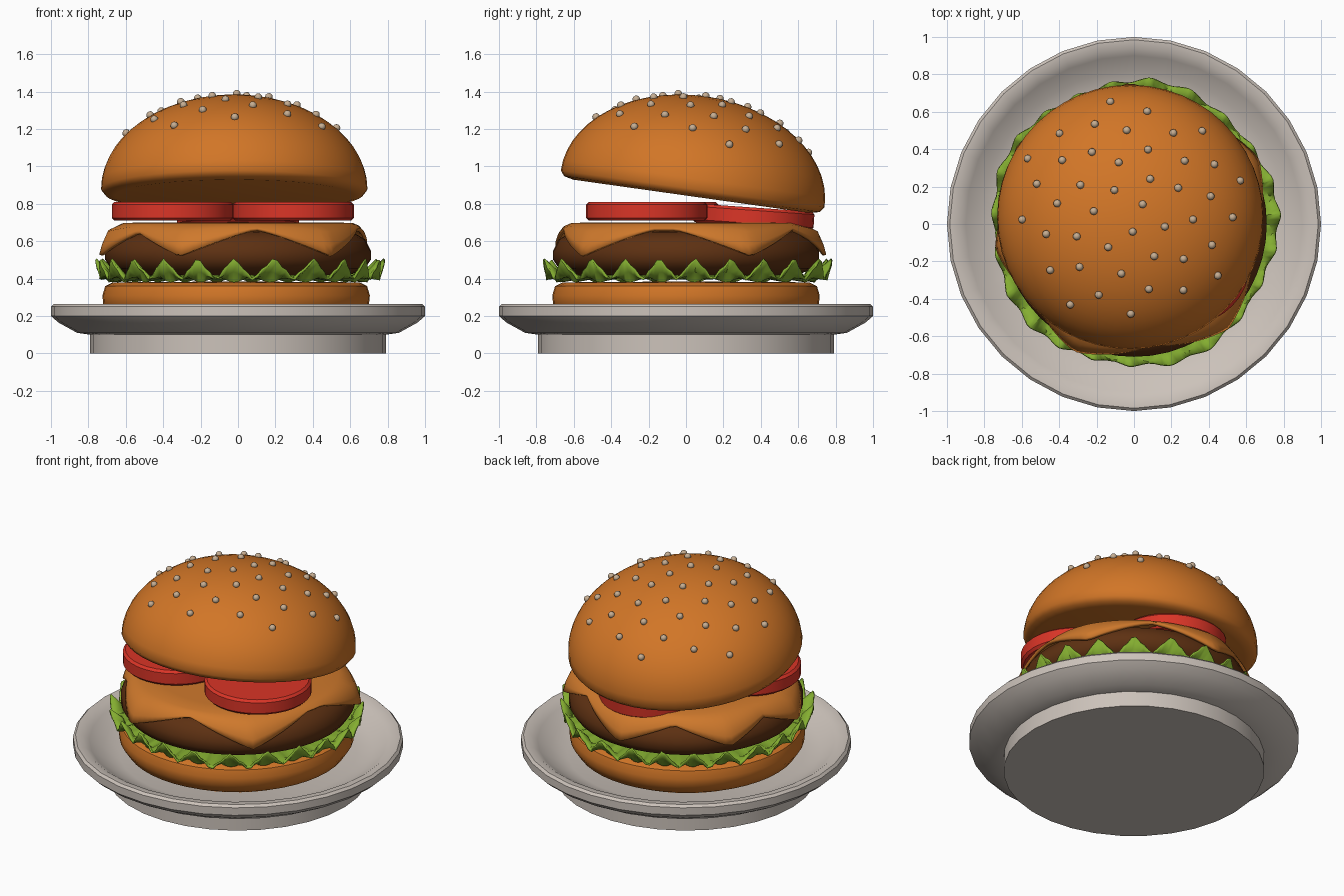
import bpy
import bmesh
from math import sin, cos, pi, radians, sqrt
from mathutils import Matrix, Vector

default = bpy.data.objects.get("Cube")
if default:
    bpy.data.objects.remove(default, do_unlink=True)


def material(name, r, g, b):
    mat = bpy.data.materials.new(name)
    mat.use_nodes = True
    mat.diffuse_color = (r, g, b, 1)
    shader = mat.node_tree.nodes["Principled BSDF"]
    shader.inputs["Base Color"].default_value = (r, g, b, 1)
    shader.inputs["Roughness"].default_value = 0.7
    return mat


BREAD = material("toasted_bread", 0.64, 0.18, 0.02)
CHEESE = material("melted_cheese", 0.62, 0.19, 0.025)
MEAT = material("grilled_meat", 0.11, 0.03, 0.006)
RED = material("tomato_red", 0.70, 0.035, 0.02)
GREEN = material("lettuce_green", 0.23, 0.42, 0.03)
CERAMIC = material("warm_ceramic", 0.60, 0.54, 0.49)
SESAME = material("sesame", 0.56, 0.42, 0.29)


def finish(name, bm, mat, angle=40, thickness=0):
    """Turn a bmesh into a shaded object, optionally with a thickness."""
    bmesh.ops.recalc_face_normals(bm, faces=bm.faces)
    mesh = bpy.data.meshes.new(name)
    bm.to_mesh(mesh)
    bm.free()
    mesh.materials.append(mat)
    obj = bpy.data.objects.new(name, mesh)
    bpy.context.collection.objects.link(obj)
    bpy.ops.object.select_all(action="DESELECT")
    obj.select_set(True)
    bpy.context.view_layer.objects.active = obj
    bpy.ops.object.shade_smooth_by_angle(angle=radians(angle))
    if thickness:
        solid = obj.modifiers.new("thickness", "SOLIDIFY")
        solid.thickness = thickness
        solid.offset = 0
    return obj


def ring_surface(name, profile_at, segments, mat, **options):
    """Sweep a profile of (radius, height) points that may vary with angle."""
    bm = bmesh.new()
    columns = []
    for i in range(segments):
        a = 2 * pi * i / segments
        columns.append([bm.verts.new((r * cos(a), r * sin(a), z))
                        for r, z in profile_at(a)])
    for i, left in enumerate(columns):
        right = columns[(i + 1) % segments]
        for j in range(len(left) - 1):
            bm.faces.new((left[j], right[j], right[j + 1], left[j + 1]))
    bmesh.ops.remove_doubles(bm, verts=bm.verts, dist=0.0001)
    return finish(name, bm, mat, **options)


def lathe(name, profile, mat, segments=48, **options):
    return ring_surface(name, lambda a: profile, segments, mat, **options)


# Plate with a straight foot, flared rim and shallow bowl
lathe("plate", [(0, 0), (0.79, 0), (0.79, 0.1), (0.86, 0.11), (0.96, 0.165),
                (1, 0.2), (1, 0.25), (0.985, 0.265), (0.94, 0.262),
                (0.9, 0.235), (0.82, 0.185), (0.72, 0.155), (0, 0.15)],
      CERAMIC, segments=32)

# Bottom bun
bottom_bun = lathe("bottom_bun",
                   [(0, 0.16), (0.6, 0.165), (0.67, 0.2), (0.71, 0.26),
                    (0.715, 0.31), (0.7, 0.36), (0.66, 0.38), (0, 0.385)], BREAD)
bottom_bun.location.x = -0.01


# Ruffled lettuce: a pointed zigzag lip around a shallow dish
def lettuce_profile(a):
    wave = sin(23 * a + 0.7 * sin(3 * a))
    sway = sin(5 * a + 1)
    point = wave * abs(wave)
    return [(0, 0.4), (0.55, 0.41), (0.69, 0.4 - 0.015 * wave),
            (0.725 - 0.015 * wave, 0.42 + 0.02 * point),
            (0.76 + 0.015 * sway + 0.01 * wave, 0.45 + 0.055 * point)]


ring_surface("lettuce", lettuce_profile, 184, GREEN, angle=35, thickness=0.012)

# Patty
lathe("patty", [(0, 0.42), (0.6, 0.42), (0.68, 0.455), (0.71, 0.5),
                (0.71, 0.55), (0.68, 0.61), (0.61, 0.65), (0, 0.66)], MEAT)

# Cheese with drooping corners
CORNERS = [radians(d) for d in (28, 92, 146, 190, 245, 312)]


def cheese_profile(a):
    gap = min(abs((a - c + pi) % (2 * pi) - pi) for c in CORNERS)
    droop = max(0, 1 - gap / radians(33)) ** 1.2
    return [(0, 0.69), (0.5, 0.69), (0.61, 0.688),
            (0.63 + 0.07 * droop, 0.68 - 0.035 * droop),
            (0.65 + 0.08 * droop, 0.665 - 0.09 * droop),
            (0.655 + 0.09 * droop, 0.66 - 0.14 * droop)]


ring_surface("cheese", cheese_profile, 120, CHEESE, angle=50, thickness=0.02)

# Tomato slices, the back one leaning under the tilted bun
SLICE = [(0, -0.05), (0.31, -0.05), (0.325, -0.035),
         (0.325, 0.035), (0.31, 0.05), (0, 0.05)]
for side, place, lean in (("right", (-0.35, -0.15, 0.76), 0),
                          ("left", (0.295, -0.21, 0.76), 0),
                          ("back", (0, 0.36, 0.73), -4)):
    tomato = lathe("tomato_slice_" + side, SLICE, RED, segments=32)
    tomato.location = place
    tomato.rotation_euler.x = radians(lean)

# Top bun: half-ellipse dome, lifted at the front
RADIUS, HEIGHT, BASE = 0.712, 0.5, 0.04
TILT = Matrix.Translation((-0.02, 0.03, 0.84)) @ Matrix.Rotation(radians(-8), 4, "X")
STEPS = 14
dome = [(RADIUS * cos(pi / 2 * k / STEPS), BASE + HEIGHT * sin(pi / 2 * k / STEPS))
        for k in range(STEPS)]
top_bun = lathe("top_bun", [(0, 0), (0.64, 0), (0.69, 0.012)] + dome
                + [(0, BASE + HEIGHT)], BREAD, angle=60)
top_bun.matrix_world = TILT

# Sesame seeds scattered in a sunflower spiral over the dome
COUNT = 44
bm = bmesh.new()
for i in range(COUNT):
    r = 0.62 * sqrt((i + 0.5) / COUNT)
    a = i * pi * (3 - sqrt(5))
    z = BASE + HEIGHT * sqrt(1 - (r / RADIUS) ** 2)
    seat = Matrix.Translation(Vector((r * cos(a), r * sin(a), z + 0.004)))
    bmesh.ops.create_icosphere(bm, subdivisions=2, radius=0.021, matrix=seat)
seeds = finish("sesame_seeds", bm, SESAME, angle=60)
seeds.matrix_world = TILT
